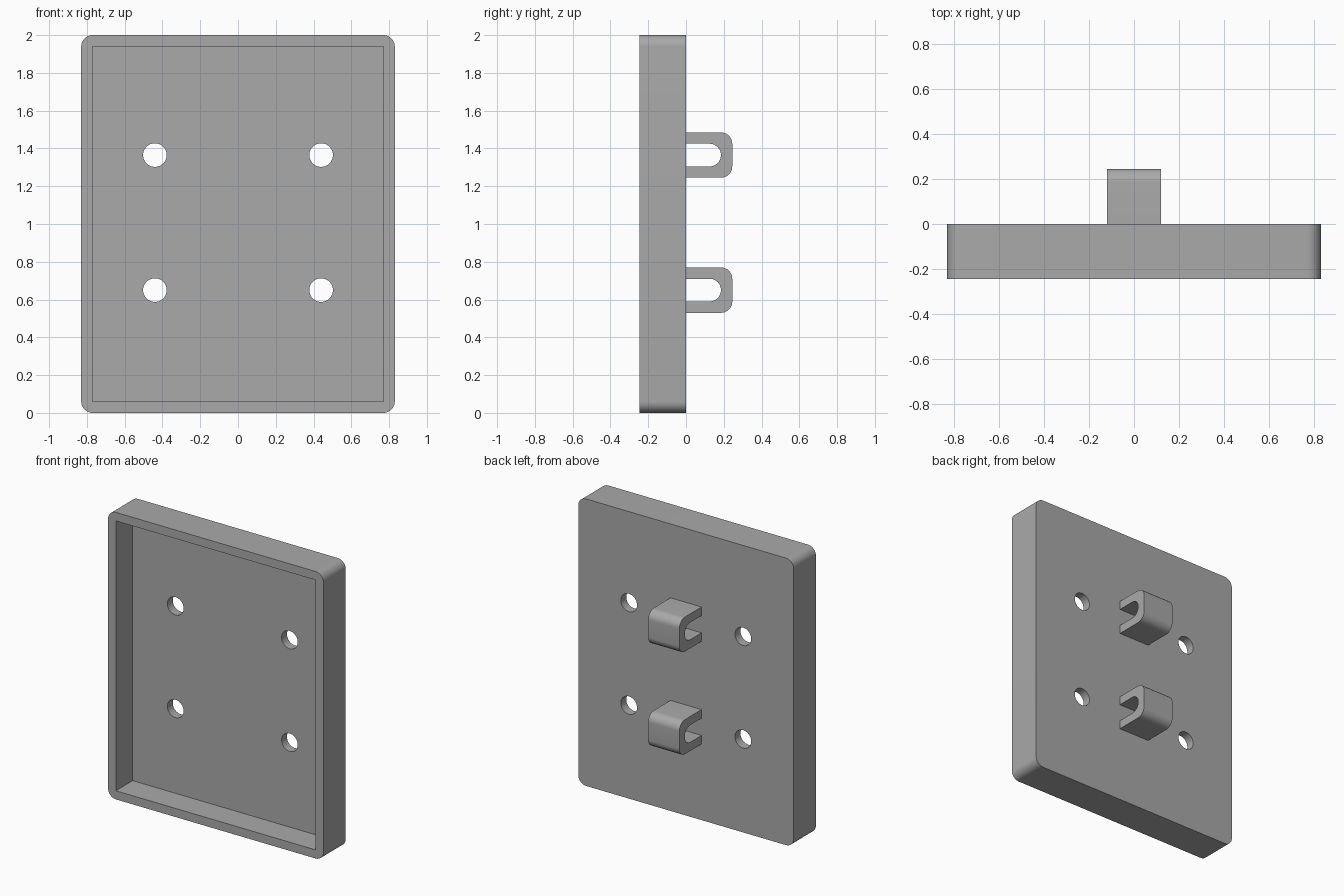
import bpy
import bmesh
from math import radians, cos, sin
from mathutils import Vector

cube = bpy.data.objects.get("Cube")
if cube:
    bpy.data.objects.remove(cube, do_unlink=True)

WIDTH, HEIGHT, DEPTH = 1.66, 2.0, 0.245
WALL = 0.06
CLIP_HEIGHTS = (0.65, 1.365)
HOLE_X = 0.44

grey = bpy.data.materials.new("plain grey")
grey.use_nodes = True
colour = (0.4, 0.4, 0.4, 1)
grey.diffuse_color = colour
grey.node_tree.nodes["Principled BSDF"].inputs["Base Color"].default_value = colour


def arc(u, v, radius, start, end, steps=10):
    """Points on an arc, angles in degrees."""
    angles = [radians(start + (end - start) * i / steps) for i in range(steps + 1)]
    return [(u + radius * cos(a), v + radius * sin(a)) for a in angles]


def extrude_profile(name, points, sweep):
    """Solid made by sweeping a closed 3D outline along a vector."""
    bm = bmesh.new()
    face = bm.faces.new([bm.verts.new(p) for p in points])
    swept = bmesh.ops.extrude_face_region(bm, geom=[face])["geom"]
    bmesh.ops.translate(bm, vec=Vector(sweep),
                        verts=[g for g in swept if isinstance(g, bmesh.types.BMVert)])
    bmesh.ops.recalc_face_normals(bm, faces=bm.faces)
    mesh = bpy.data.meshes.new(name)
    bm.to_mesh(mesh)
    bm.free()
    mesh.materials.append(grey)
    obj = bpy.data.objects.new(name, mesh)
    bpy.context.collection.objects.link(obj)
    return obj


def smooth(obj):
    bpy.ops.object.select_all(action='DESELECT')
    obj.select_set(True)
    bpy.context.view_layer.objects.active = obj
    bpy.ops.object.shade_smooth_by_angle(angle=radians(30))


def cut(obj, cutter):
    """Subtract the cutter, then discard it."""
    bpy.context.view_layer.objects.active = obj
    mod = obj.modifiers.new("cut", 'BOOLEAN')
    mod.operation = 'DIFFERENCE'
    mod.solver = 'EXACT'
    mod.object = cutter
    bpy.ops.object.modifier_apply(modifier=mod.name)
    bpy.data.objects.remove(cutter, do_unlink=True)


# Tray: rounded slab with a square-cornered pocket open to the front
cx, r = WIDTH / 2 - WALL, WALL
outline = (arc(cx, HEIGHT - r, r, 0, 90) + arc(-cx, HEIGHT - r, r, 90, 180)
           + arc(-cx, r, r, 180, 270) + arc(cx, r, r, 270, 360))
tray = extrude_profile("tray", [(x, -DEPTH, z) for x, z in outline], (0, DEPTH, 0))

corners = [(-cx, WALL), (cx, WALL), (cx, HEIGHT - WALL), (-cx, HEIGHT - WALL)]
pocket = extrude_profile("pocket_cutter", [(x, -DEPTH - 0.1, z) for x, z in corners],
                         (0, DEPTH + 0.1 - WALL, 0))
cut(tray, pocket)

# Four screw holes through the back panel
for z in CLIP_HEIGHTS:
    for x in (-HOLE_X, HOLE_X):
        circle = arc(x, z, 0.0625, 0, 360, 40)[:-1]
        cut(tray, extrude_profile("hole_cutter", [(u, -0.15, v) for u, v in circle],
                                  (0, 0.3, 0)))
smooth(tray)

# Strap loops on the back: rounded outside, slot with a round end
for name, z in zip(("lower_strap_loop", "upper_strap_loop"), CLIP_HEIGHTS):
    half, slot, reach = 0.12, 0.06, DEPTH
    outer = ([(0, z - half)] + arc(reach - r, z - half + r, r, -90, 0)
             + arc(reach - r, z + half - r, r, 0, 90) + [(0, z + half)])
    inner = ([(0, z + slot)] + arc(reach - WALL - slot, z, slot, 90, -90, 20)
             + [(0, z - slot)])
    loop = extrude_profile(name, [(-0.12, y, v) for y, v in outer + inner], (0.24, 0, 0))
    smooth(loop)
